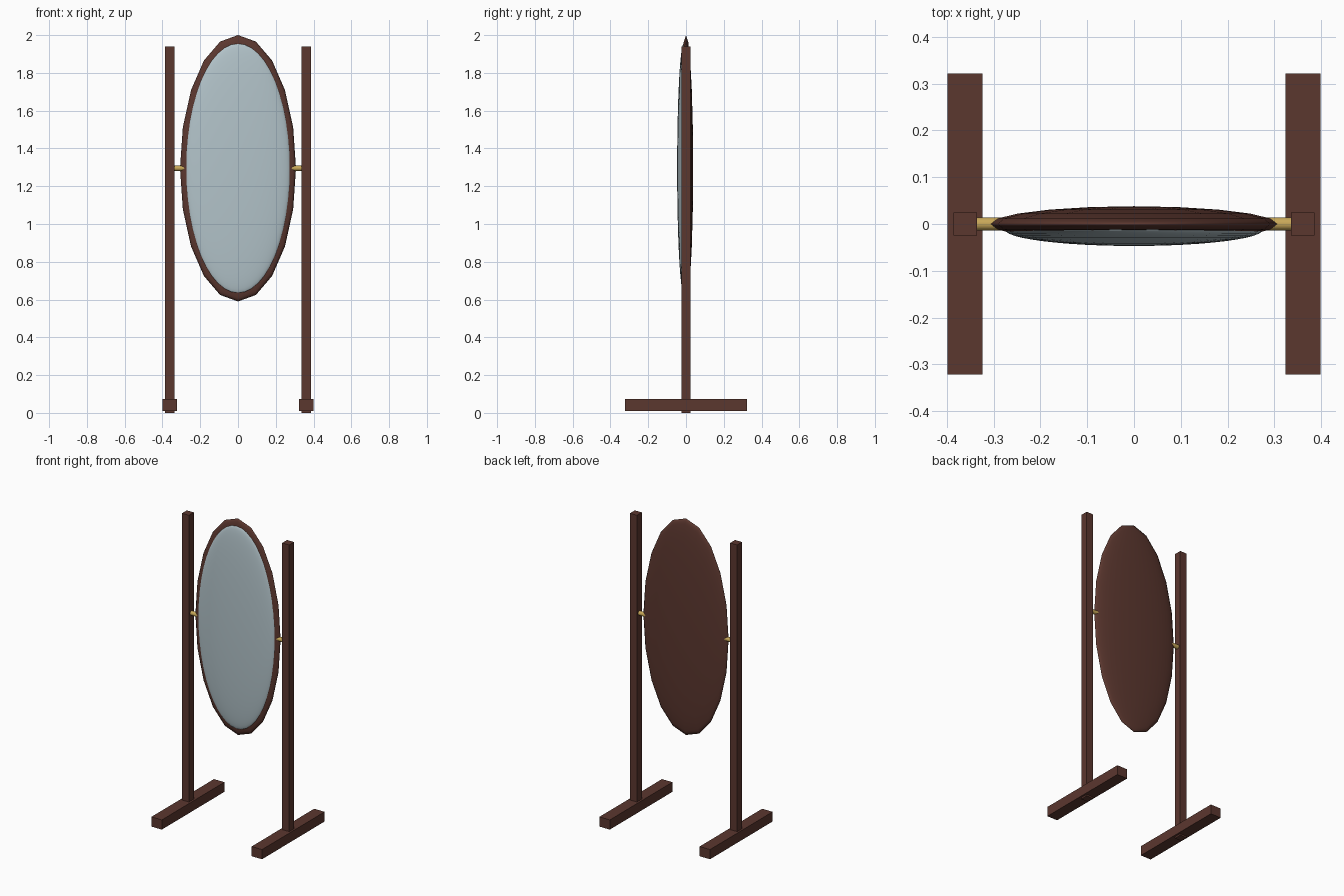
import bpy
import math

cube = bpy.data.objects.get("Cube")
if cube:
    bpy.data.objects.remove(cube, do_unlink=True)


def material(name, rgb):
    m = bpy.data.materials.new(name)
    m.use_nodes = True
    color = (*rgb, 1.0)
    m.diffuse_color = color
    m.node_tree.nodes["Principled BSDF"].inputs["Base Color"].default_value = color
    return m


wood = material("dark wood", (0.105, 0.038, 0.028))
glass = material("mirror glass", (0.45, 0.55, 0.59))
brass = material("brass", (0.58, 0.39, 0.10))

PIVOT_Z = 1.295


def finish(name, mat):
    obj = bpy.context.object
    obj.name = name
    obj.data.materials.append(mat)
    return obj


def box(name, mat, x, z_low, z_high, width, depth):
    bpy.ops.mesh.primitive_cube_add(size=1, location=(x, 0, (z_low + z_high) / 2))
    obj = finish(name, mat)
    obj.scale = (width, depth, z_high - z_low)
    return obj


def flat_oval(name, mat, y, radii, segments, rings):
    # Sphere with its poles facing front and back, squashed to a lens
    bpy.ops.mesh.primitive_uv_sphere_add(segments=segments, ring_count=rings,
                                         radius=1, location=(0, y, PIVOT_Z))
    obj = finish(name, mat)
    rx, ry, rz = radii
    obj.rotation_euler = (math.pi / 2, 0, 0)
    obj.scale = (rx, rz, ry)
    bpy.ops.object.shade_smooth()
    return obj


# Posts and feet on both sides
for side, sign in (("left", 1), ("right", -1)):
    box(side + "_post", wood, sign * 0.361, 0.0, 1.94, 0.05, 0.05)
    box(side + "_foot", wood, sign * 0.361, 0.01, 0.073, 0.075, 0.644)

# Tilting oval: wooden back and frame, with the domed glass set into its front
flat_oval("mirror_frame", wood, 0, (0.307, 0.038, 0.705), 20, 10)
flat_oval("mirror_glass", glass, -0.012, (0.276, 0.035, 0.66), 48, 24)

# Pivot rod between the posts
bpy.ops.mesh.primitive_cylinder_add(vertices=12, radius=0.014, depth=0.70,
                                    location=(0, 0, PIVOT_Z),
                                    rotation=(0, math.pi / 2, 0))
finish("pivot_rod", brass)
bpy.ops.object.shade_smooth_by_angle(angle=math.radians(40))
